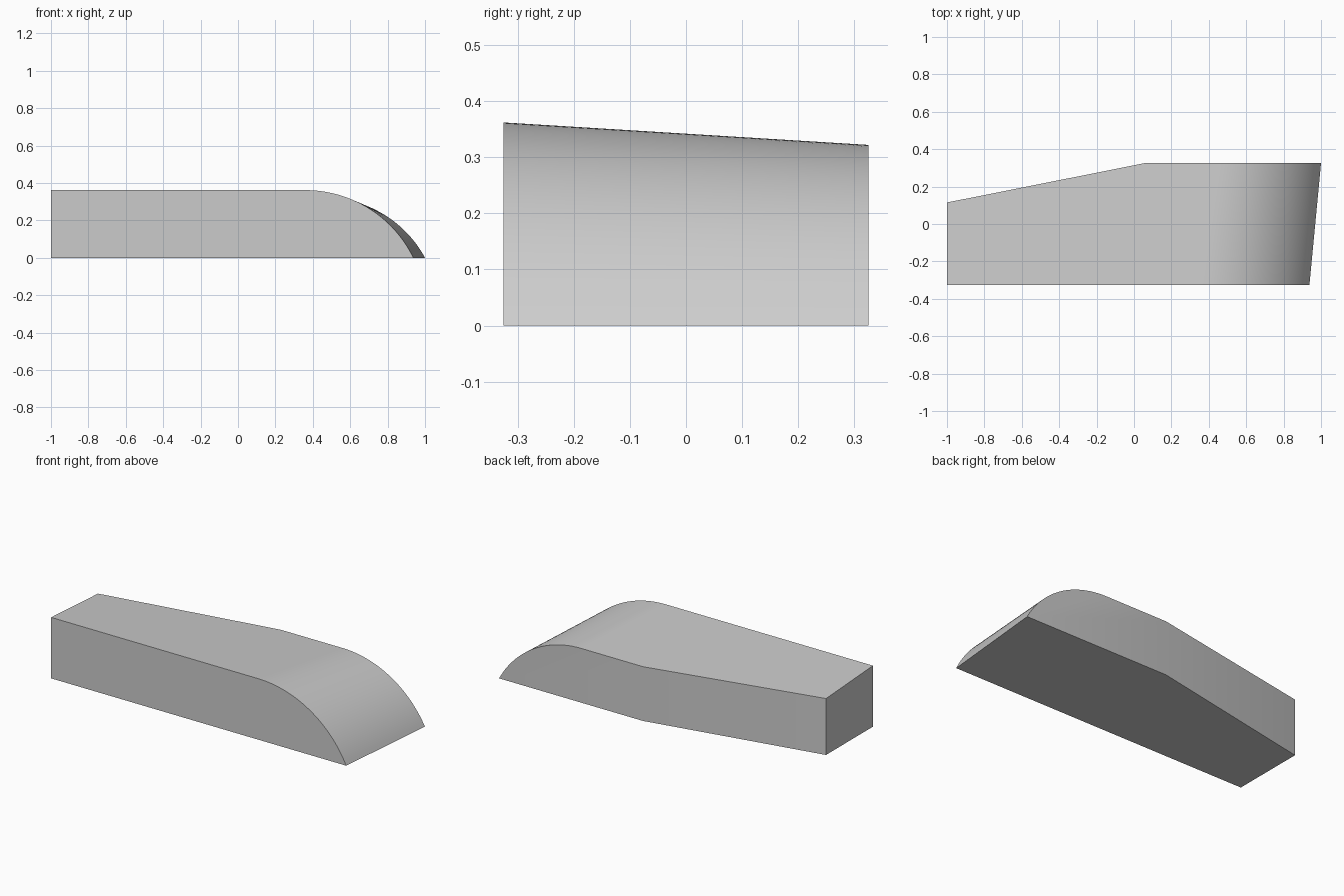
import bpy, bmesh, math

default = bpy.data.objects.get("Cube")
if default:
    bpy.data.objects.remove(default, do_unlink=True)

FRONT, BACK, TAIL, KINK = -0.325, 0.325, 0.115, 0.055
H_FRONT, H_BACK = 0.362, 0.322
STEPS = 32


def nose_arc(start, end, height, y):
    """Circular nose, level at the start and meeting the ground at the end."""
    run = end - start
    radius = (run ** 2 + height ** 2) / (2 * height)
    sweep = math.asin(run / radius)
    return [(start + radius * math.sin(sweep * i / STEPS),
             y, height - radius + radius * math.cos(sweep * i / STEPS))
            for i in range(STEPS + 1)]


# Upper edges of the two long sides, with the back one angled in at the tail
slope = (H_BACK - H_FRONT) / (BACK - FRONT)
tail_height = H_FRONT + slope * (TAIL - FRONT)
front_edge = [(-1, FRONT, H_FRONT), (KINK, FRONT, H_FRONT)]
front_edge += nose_arc(0.36, 0.938, H_FRONT, FRONT)
back_edge = [(-1, TAIL, tail_height), (KINK, BACK, H_BACK)]
back_edge += nose_arc(0.46, 1.0, H_BACK, BACK)

bm = bmesh.new()
front = [bm.verts.new(p) for p in front_edge]
back = [bm.verts.new(p) for p in back_edge]
front_foot = bm.verts.new((-1, FRONT, 0))
tail_foot = bm.verts.new((-1, TAIL, 0))
kink_foot = bm.verts.new((KINK, BACK, 0))

# Top and rounded nose
for i in range(len(front) - 1):
    bm.faces.new((front[i], front[i + 1], back[i + 1], back[i]))
# Side walls, tail end and underside
bm.faces.new([front_foot] + front[::-1])
bm.faces.new([kink_foot] + back[1:])
bm.faces.new((tail_foot, back[0], back[1], kink_foot))
bm.faces.new((front_foot, front[0], back[0], tail_foot))
bm.faces.new((front_foot, tail_foot, kink_foot, back[-1], front[-1]))
bmesh.ops.recalc_face_normals(bm, faces=bm.faces[:])

mesh = bpy.data.meshes.new("wedge_body")
bm.to_mesh(mesh)
bm.free()
body = bpy.data.objects.new("wedge_body", mesh)
bpy.context.collection.objects.link(body)

# Plain grey finish
grey = bpy.data.materials.new("light_grey")
grey.use_nodes = True
colour = (0.6, 0.6, 0.6, 1)
grey.diffuse_color = colour
grey.node_tree.nodes["Principled BSDF"].inputs["Base Color"].default_value = colour
mesh.materials.append(grey)

bpy.ops.object.select_all(action="DESELECT")
body.select_set(True)
bpy.context.view_layer.objects.active = body
bpy.ops.object.shade_smooth_by_angle(angle=math.radians(30))
